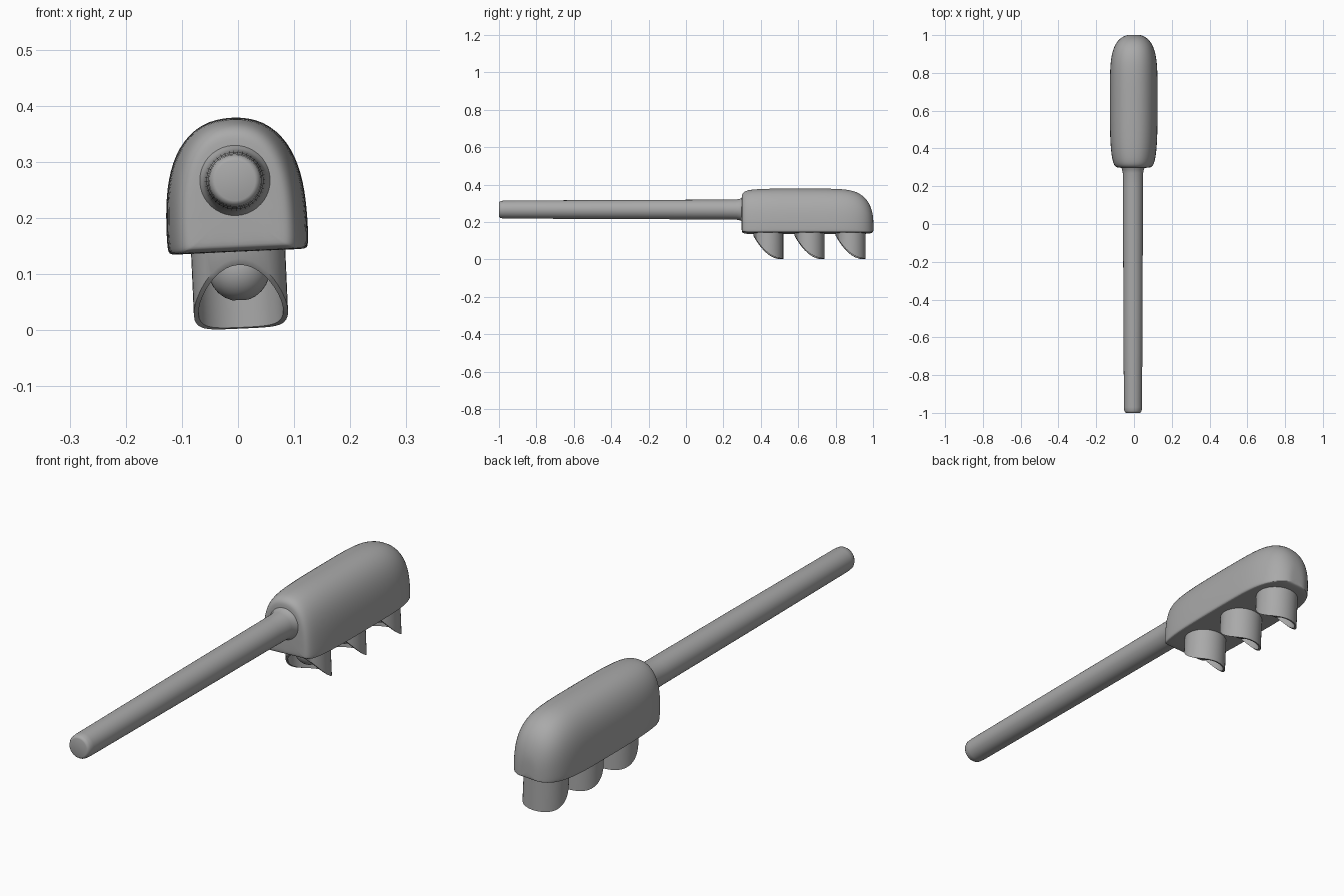
import bpy
import bmesh
import math
from mathutils import Matrix, Vector

if "Cube" in bpy.data.objects:
    bpy.data.objects.remove(bpy.data.objects["Cube"], do_unlink=True)

grey = bpy.data.materials.new("plain_grey")
grey.use_nodes = True
colour = (0.4, 0.4, 0.4, 1)
grey.diffuse_color = colour
grey.node_tree.nodes["Principled BSDF"].inputs["Base Color"].default_value = colour

# The whole tool leans slightly around its long axis
PIVOT = Vector((0, 0, 0.147))
LEAN = Matrix.Translation(PIVOT) @ Matrix.Rotation(-0.045, 4, "Y") @ Matrix.Translation(-PIVOT)


def loft(name, rings, caps=True, loop=False, subdiv=0):
    """Skin a list of closed rings of points into a smooth object."""
    bm = bmesh.new()
    rows = [[bm.verts.new(p) for p in ring] for ring in rings]
    pairs = list(zip(rows, rows[1:]))
    if loop:
        pairs.append((rows[-1], rows[0]))
    for a, b in pairs:
        for i in range(len(a)):
            j = (i + 1) % len(a)
            bm.faces.new((a[i], a[j], b[j], b[i]))
    if caps:
        bm.faces.new(rows[0])
        bm.faces.new(rows[-1])
    bmesh.ops.recalc_face_normals(bm, faces=bm.faces)
    bm.transform(LEAN)
    mesh = bpy.data.meshes.new(name)
    bm.to_mesh(mesh)
    bm.free()
    mesh.materials.append(grey)
    obj = bpy.data.objects.new(name, mesh)
    bpy.context.collection.objects.link(obj)
    if subdiv:
        mod = obj.modifiers.new("Smooth", "SUBSURF")
        mod.levels = mod.render_levels = subdiv
    bpy.ops.object.select_all(action="DESELECT")
    obj.select_set(True)
    bpy.context.view_layer.objects.active = obj
    bpy.ops.object.shade_smooth_by_angle(angle=math.radians(50))
    return obj


def circle(radius, n=40):
    return [(radius * math.cos(math.tau * i / n), radius * math.sin(math.tau * i / n))
            for i in range(n)]


# Handle: long round bar with a softened end and a flare at the head
handle_profile = [(-1, 0.036), (-0.998, 0.041), (-0.99, 0.046), (-0.97, 0.048),
                  (-0.4, 0.051), (0.2, 0.053), (0.27, 0.054), (0.29, 0.058), (0.31, 0.07)]
loft("handle", [[(x, y, 0.267 + z) for x, z in circle(r)] for y, r in handle_profile])

# Head: arched section swept along y, as (y, half width, bottom, top)
half = [(0.85, 0), (0.98, 0), (1.01, 0.04), (1.01, 0.3), (0.96, 0.56), (0.79, 0.8), (0.45, 0.97)]
section = [(0, 0)] + half + [(0, 1.01)] + [(-u, v) for u, v in reversed(half)]
stations = [(0.297, 0.075, 0.155, 0.335), (0.3, 0.092, 0.147, 0.352), (0.315, 0.105, 0.141, 0.368),
            (0.36, 0.116, 0.14, 0.376), (0.45, 0.124, 0.14, 0.38), (0.62, 0.125, 0.14, 0.38),
            (0.8, 0.125, 0.14, 0.38), (0.88, 0.119, 0.14, 0.373), (0.94, 0.104, 0.14, 0.35),
            (0.98, 0.077, 0.141, 0.305), (0.998, 0.045, 0.145, 0.25), (1.002, 0.025, 0.15, 0.21)]
loft("head", [[(w * u, y, lo + (hi - lo) * v) for u, v in section]
              for y, w, lo, hi in stations], subdiv=2)


def scoop_edge(y, centre):
    """Height of the swept cut that opens each scoop to the front."""
    t = min(1, max(0, (y - centre + 0.08) / 0.16))
    return 0.003 + 0.125 * (1 - t) ** 2.2


# Three hollow scoops with a rounded core inside each
for k, cy in enumerate((0.44, 0.66, 0.88)):
    outer = [(x * 1.05, cy + y) for x, y in circle(0.08)]
    inner = [(x * 1.05, cy + y) for x, y in circle(0.072)]
    rings = [[(x, y, 0.17) for x, y in outer],
             [(x, y, scoop_edge(y, cy)) for x, y in outer],
             [(x, y, scoop_edge(y, cy) + 0.002) for x, y in inner],
             [(x, y, 0.17) for x, y in inner]]
    loft(f"scoop_{k + 1}", rings, caps=False, loop=True)
    core = []
    for i in range(1, 12):
        a = math.pi * i / 12
        core.append([(x, cy + 0.01 + y, 0.108 - 0.056 * math.cos(a))
                     for x, y in circle(0.055 * math.sin(a))])
    loft(f"scoop_core_{k + 1}", core)
